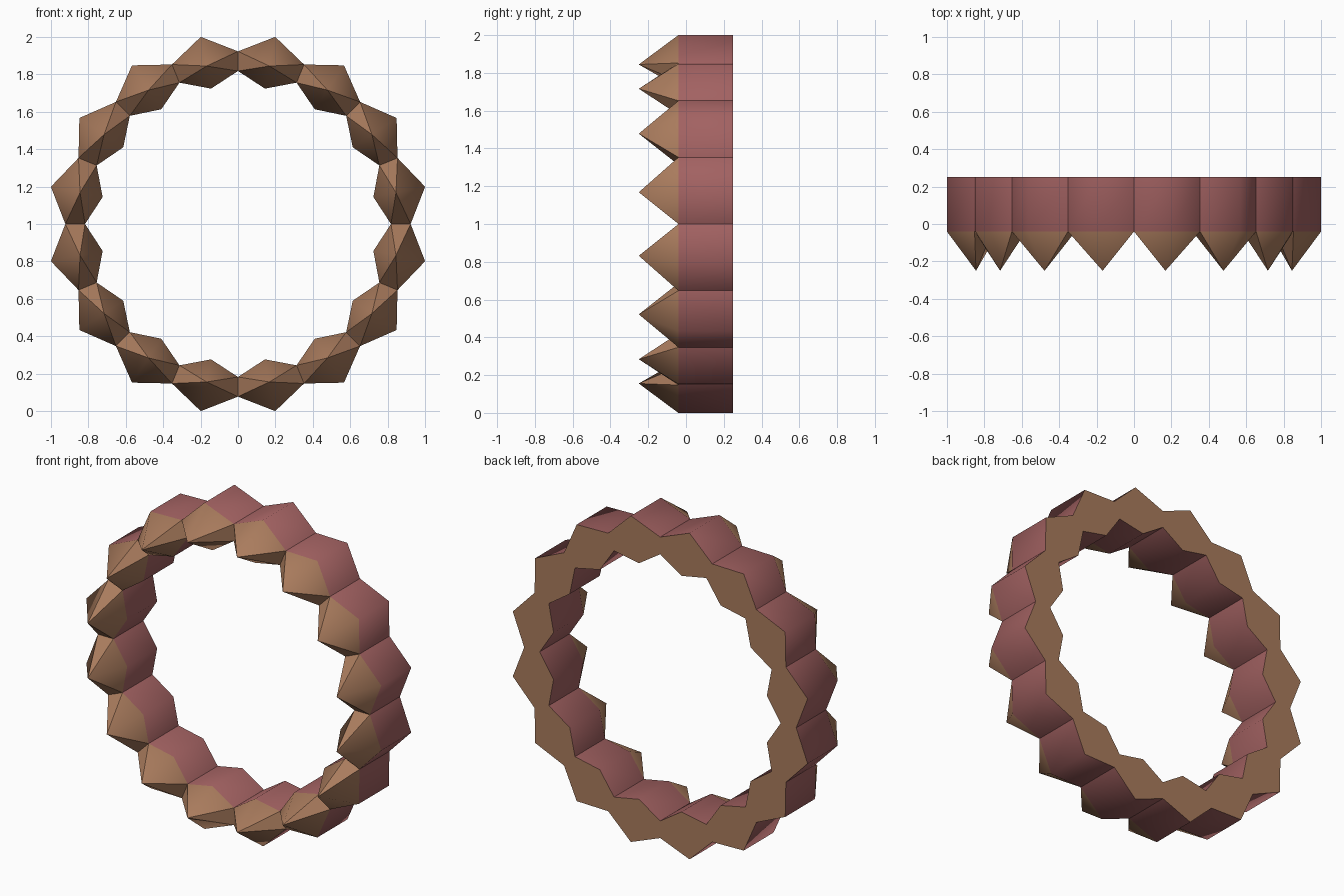
import bpy, bmesh
from math import sin, cos, pi

if "Cube" in bpy.data.objects:
    bpy.data.objects.remove(bpy.data.objects["Cube"])

N = 16                                # studs around the ring
BACK, BASE, TIP = 0.25, -0.04, -0.25  # y of back face, stud base, stud tip
OUT_PEAK, OUT_VALLEY = 1.02, 0.923
IN_PEAK, IN_VALLEY = 0.738, 0.818
TIP_R = 0.861


def material(name, rgb):
    m = bpy.data.materials.new(name)
    m.diffuse_color = (*rgb, 1)
    m.use_nodes = True
    m.node_tree.nodes["Principled BSDF"].inputs["Base Color"].default_value = m.diffuse_color
    return m


bm = bmesh.new()


def vert(r, step, y):
    a = step * 2 * pi / N
    return bm.verts.new((r * sin(a), y, 1 + r * cos(a)))


# shared cross-section points: outer/inner valleys between studs, peaks mid-stud
rows = {}
for y in (BASE, BACK):
    for key, r, off in (("ov", OUT_VALLEY, 0), ("iv", IN_VALLEY, 0),
                        ("op", OUT_PEAK, 0.5), ("ip", IN_PEAK, 0.5)):
        rows[key, y] = [vert(r, i + off, y) for i in range(N)]

smooth_pairs = []
for i in range(N):
    j = (i + 1) % N

    def outline(y):
        return [rows[k, y][n] for k, n in (("ov", i), ("op", i), ("ov", j),
                                           ("iv", j), ("ip", i), ("iv", i))]
    front, back = outline(BASE), outline(BACK)
    tip = vert(TIP_R, i + 0.5, TIP)
    # flat back and six-sided pointed stud
    bm.faces.new(back)
    for k in range(6):
        bm.faces.new((front[k], front[(k + 1) % 6], tip))
    # outer and inner walls
    for k in (0, 1, 3, 4):
        f = bm.faces.new((front[k], front[k + 1], back[k + 1], back[k]))
        f.material_index = 1
        smooth_pairs.append((front[k], front[k + 1]))
    # the peaks stay softly shaded
    for k in (1, 4):
        smooth_pairs += [(front[k], back[k]), (front[k], tip)]

bmesh.ops.recalc_face_normals(bm, faces=bm.faces)
soft = {frozenset(p) for p in smooth_pairs}
for f in bm.faces:
    f.smooth = True
for e in bm.edges:
    e.smooth = frozenset(e.verts) in soft

mesh = bpy.data.meshes.new("studded_ring")
bm.to_mesh(mesh)
bm.free()
mesh.materials.append(material("tan_studs", (0.40, 0.20, 0.11)))
mesh.materials.append(material("rose_walls", (0.36, 0.12, 0.12)))
ring = bpy.data.objects.new("studded_ring", mesh)
bpy.context.collection.objects.link(ring)
